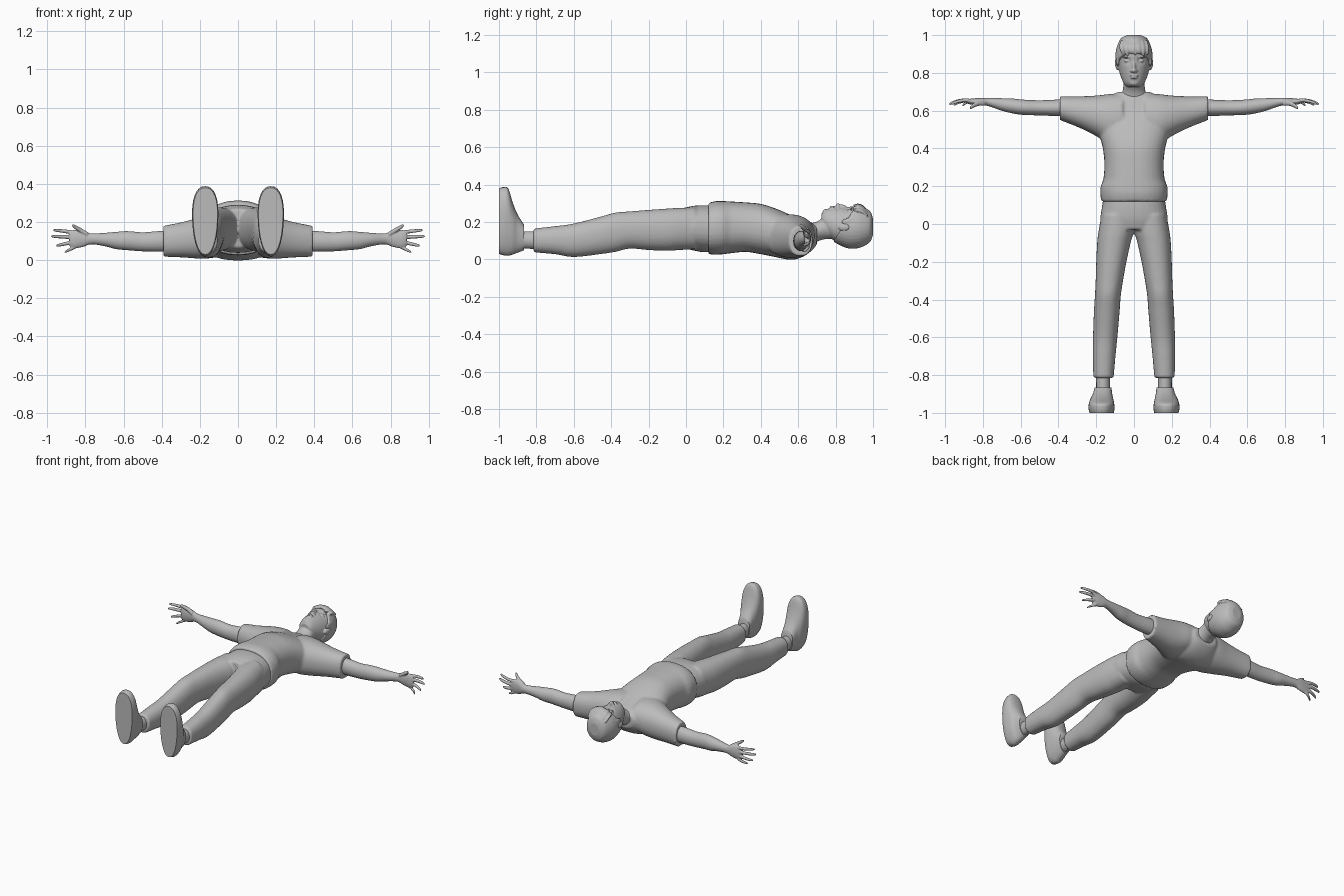
import bpy, bmesh, math
from mathutils import Matrix, Vector

if "Cube" in bpy.data.objects:
    bpy.data.objects.remove(bpy.data.objects["Cube"])

grey = bpy.data.materials.new("plain_grey")
grey.use_nodes = True
COLOUR = (0.5, 0.5, 0.5, 1)
grey.diffuse_color = COLOUR
grey.node_tree.nodes["Principled BSDF"].inputs["Base Color"].default_value = COLOUR


def spline(sections, steps):
    """Smoothly interpolate rows of numbers."""
    rows = [sections[0]] + list(sections) + [sections[-1]]
    out = []
    for a, b, c, d in zip(rows, rows[1:], rows[2:], rows[3:]):
        for k in range(steps):
            t = k / steps
            out.append([q + t * ((r - p) + t * (2 * p - 5 * q + 4 * r - s + t * (3 * (q - r) + s - p))) / 2
                        for p, q, r, s in zip(a, b, c, d)])
    out.append(list(sections[-1]))
    return out


def loft(bm, sections, axis="y", side=1, power=2.0, taper=0.0, sides=32, steps=5):
    """Skin rounded rings; a section is (position, low, high, z_low, z_high)."""
    rings = []
    for pos, lo, hi, zlo, zhi in spline(sections, steps):
        ring = []
        for i in range(sides):
            a = math.tau * i / sides
            u, v = [math.copysign(abs(f(a)) ** (2 / power), f(a)) for f in (math.cos, math.sin)]
            across = (lo + hi) / 2 + u * (hi - lo) / 2 * (1 + taper * v)
            z = (zlo + zhi) / 2 + v * (zhi - zlo) / 2
            x, y = (across, pos) if axis == "y" else (pos, across)
            ring.append(bm.verts.new((x * side, y, z)))
        rings.append(ring)
    for r, s in zip(rings, rings[1:]):
        for i in range(sides):
            j = (i + 1) % sides
            bm.faces.new((r[i], r[j], s[j], s[i]))
    bm.faces.new(rings[0])
    bm.faces.new(rings[-1])


def centred(rows):
    return [(y, -w, w, lo, hi) for y, w, lo, hi in rows]


def blob(bm, centre, radii, tilt=0.0):
    m = Matrix.Translation(centre) @ Matrix.Rotation(tilt, 4, "Z") @ Matrix.Diagonal((*radii, 1))
    bmesh.ops.create_uvsphere(bm, u_segments=20, v_segments=12, radius=1, matrix=m)


def finish(name, bm, voxel=None, smooth=2):
    """Make the object; with a voxel size, fuse its pieces into one skin."""
    bmesh.ops.recalc_face_normals(bm, faces=bm.faces[:])
    mesh = bpy.data.meshes.new(name)
    bm.to_mesh(mesh)
    bm.free()
    mesh.materials.append(grey)
    ob = bpy.data.objects.new(name, mesh)
    bpy.context.collection.objects.link(ob)
    bpy.ops.object.select_all(action="DESELECT")
    ob.select_set(True)
    bpy.context.view_layer.objects.active = ob
    bpy.ops.object.shade_smooth_by_angle(angle=math.radians(45))
    if voxel:
        fuse = ob.modifiers.new("fuse", "REMESH")
        fuse.mode, fuse.voxel_size, fuse.use_smooth_shade = "VOXEL", voxel, True
        soft = ob.modifiers.new("soften", "SMOOTH")
        soft.factor, soft.iterations = 0.5, smooth
    return ob


# Shirt: trunk and two short sleeves
bm = bmesh.new()
loft(bm, centred([(.12, .174, .028, .302), (.16, .178, .025, .312), (.2, .176, .028, .312),
                  (.24, .162, .033, .31), (.32, .157, .04, .305), (.4, .165, .028, .297),
                  (.48, .185, .012, .272), (.56, .2, -.002, .238), (.62, .18, .012, .215),
                  (.67, .125, .045, .198), (.7, .085, .08, .18)]), power=2.3)
for s in (1, -1):
    loft(bm, [(.06, .41, .69, .03, .24), (.13, .42, .688, .012, .24), (.2, .465, .68, .008, .225),
              (.29, .51, .676, .014, .2), (.392, .55, .677, .018, .18)], "x", s, power=2.2)
finish("shirt", bm, .008, 4)

# Trousers: hips and two legs
bm = bmesh.new()
loft(bm, centred([(.16, .16, .045, .285), (.1, .168, .038, .29), (.03, .178, .05, .285),
                  (-.03, .17, .065, .268)]), power=2.3)
LEG = [(.05, 0, .172, .055, .278), (-.04, .003, .188, .05, .276), (-.1, .018, .195, .046, .272),
       (-.2, .04, .2, .05, .265), (-.3, .058, .203, .058, .257), (-.38, .07, .207, .04, .25),
       (-.46, .076, .212, .028, .228), (-.6, .088, .217, .013, .192), (-.7, .098, .218, .028, .178),
       (-.815, .108, .215, .038, .165)]
for s in (1, -1):
    loft(bm, LEG, "y", s, power=2.2)
finish("trousers", bm, .008, 3)

# Ankles and shoes
for s, label in ((1, "left"), (-1, "right")):
    bm = bmesh.new()
    loft(bm, [(-.9, .125, .2, .055, .15), (-.86, .127, .2, .058, .15), (-.79, .125, .2, .055, .15)], "y", s)
    finish(label + "_ankle", bm)
    bm = bmesh.new()
    loft(bm, [(-1, .108, .235, .03, .38), (-.975, .104, .24, .022, .387), (-.95, .106, .238, .02, .378),
              (-.925, .111, .23, .027, .3), (-.9, .116, .217, .036, .24), (-.865, .12, .208, .05, .185)],
         "y", s, power=2.3, taper=.14)
    finish(label + "_shoe", bm)

# Bare arms with open hands
ARM = [(.34, .575, .66, .045, .155), (.42, .572, .658, .044, .152), (.5, .575, .655, .046, .146),
       (.58, .577, .658, .052, .152), (.64, .585, .664, .058, .148), (.7, .6, .666, .073, .143),
       (.77, .624, .668, .083, .14), (.81, .63, .668, .07, .155), (.86, .632, .664, .062, .158),
       (.885, .638, .658, .075, .148)]
# Knuckle and tip of each digit, with its thickness
DIGITS = [((.79, .638, .135), (.87, .612, .183), .013), ((.85, .65, .145), (.97, .634, .158), .0095),
          ((.85, .65, .12), (.98, .634, .125), .01), ((.85, .65, .098), (.955, .63, .075), .0095),
          ((.84, .648, .076), (.91, .626, .042), .009)]
for s, label in ((1, "left"), (-1, "right")):
    bm = bmesh.new()
    loft(bm, ARM, "x", s)
    for root, tip, r in DIGITS:
        root, tip, rows = Vector(root), Vector(tip), []
        for t, k in ((0, 1), (.35, 1.05), (.7, .95), (.92, .75), (1, .35)):
            p = root.lerp(tip, t)
            p.y += .012 * math.sin(math.pi * t)
            rows.append((p.x, p.y - r * k, p.y + r * k, p.z - r * k, p.z + r * k))
        loft(bm, rows, "x", s, sides=14)
    finish(label + "_arm", bm, .004, 2)

# Head and neck
HEAD = [(.725, .034, .19, .245), (.742, .052, .15, .266), (.775, .068, .113, .274),
        (.815, .08, .087, .277), (.86, .088, .068, .281), (.9, .09, .065, .283),
        (.94, .082, .073, .275), (.972, .06, .1, .25), (.988, .025, .14, .21)]
bm = bmesh.new()
loft(bm, centred(HEAD), taper=-.1)
for v in bm.verts:  # eye sockets
    if v.co.z > .2:
        d = (abs(v.co.x) - .036) ** 2 + (v.co.y - .864) ** 2
        v.co.z -= .011 * math.exp(-d / .0003)
loft(bm, centred([(.62, .1, .06, .19), (.66, .082, .075, .192), (.7, .062, .095, .203),
                  (.74, .056, .108, .225), (.8, .056, .11, .24)]))
blob(bm, (0, .826, .278), (.011, .034, .017))   # nose bridge
blob(bm, (0, .812, .283), (.014, .012, .018))   # nose tip
blob(bm, (0, .787, .275), (.025, .006, .012))   # upper lip
blob(bm, (0, .775, .274), (.021, .006, .012))   # lower lip
blob(bm, (0, .749, .254), (.026, .018, .016))   # chin
for s in (1, -1):
    blob(bm, (s * .012, .811, .276), (.009, .009, .011))           # nostril
    blob(bm, (s * .036, .864, .258), (.017, .008, .012))           # eye
    blob(bm, (s * .037, .884, .268), (.022, .005, .01), -s * .1)   # brow
    blob(bm, (s * .09, .845, .172), (.011, .031, .02), -s * .15)   # ear
finish("head", bm, .004, 2)

# Hair cap, cut along the hairline, with a fringe of locks
bm = bmesh.new()
loft(bm, centred([(y + .012 if y > .95 else y, w + .008, lo - .007, hi + .008)
                  for y, w, lo, hi in HEAD]), taper=-.06)
cut = bmesh.ops.bisect_plane(bm, geom=bm.verts[:] + bm.edges[:] + bm.faces[:], plane_co=(0, .91, .29),
                             plane_no=(0, -.19, .118), clear_outer=True)
bmesh.ops.holes_fill(bm, edges=[e for e in cut["geom_cut"] if isinstance(e, bmesh.types.BMEdge)])
for i in range(-3, 4):
    x, rise = i * .021, -.0028 * i * i
    end = .893 + .009 * (i % 2) - .002 * abs(i)
    loft(bm, [(y, x + skew - w, x + skew + w, z + rise - w * .7, z + rise + w * .7)
              for y, w, z, skew in ((.972, .008, .258, 0), (.945, .015, .28, 0),
                                    (.918, .014, .289, .003), (end, .005, .289, .008))], sides=14)
for s in (1, -1):
    blob(bm, (s * .086, .872, .2), (.009, .04, .022))              # side hair
finish("hair", bm, .005, 2)
